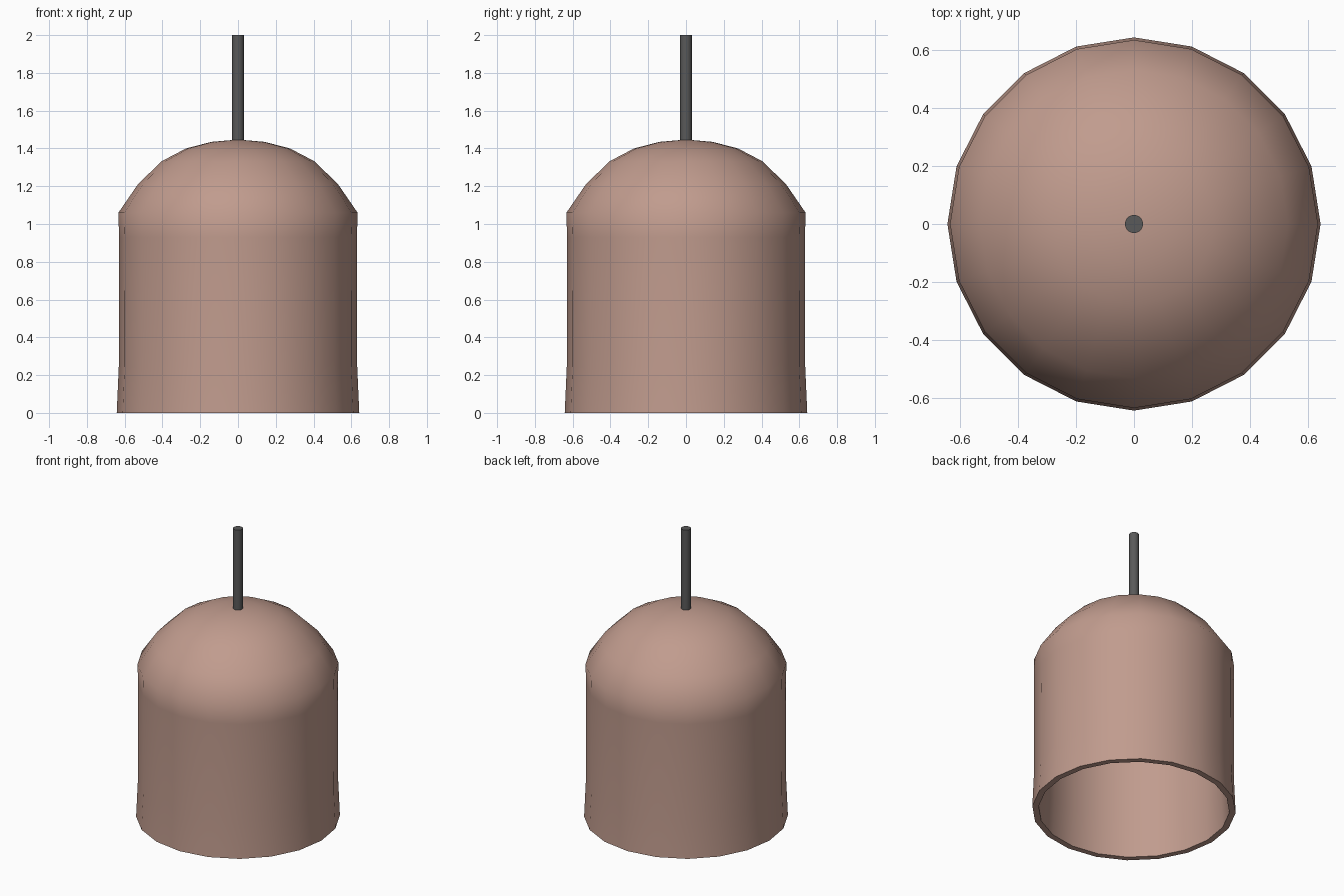
import bpy, bmesh, math

if "Cube" in bpy.data.objects:
    bpy.data.objects.remove(bpy.data.objects["Cube"])

SEGMENTS = 20


def material(name, color):
    mat = bpy.data.materials.new(name)
    mat.diffuse_color = (*color, 1)
    mat.use_nodes = True
    mat.node_tree.nodes["Principled BSDF"].inputs["Base Color"].default_value = mat.diffuse_color
    return mat


def lathe(name, profile, segments, mat, closed=False, angle=40):
    """Spin an (r, z) profile around the z axis."""
    bm = bmesh.new()
    verts = [bm.verts.new((r, 0, z)) for r, z in profile]
    pairs = list(zip(verts, verts[1:]))
    if closed:
        pairs.append((verts[-1], verts[0]))
    edges = [bm.edges.new(p) for p in pairs]
    bmesh.ops.spin(bm, geom=verts + edges, cent=(0, 0, 0), axis=(0, 0, 1),
                   angle=math.tau, steps=segments, use_duplicate=False)
    bmesh.ops.remove_doubles(bm, verts=bm.verts, dist=1e-4)
    bmesh.ops.recalc_face_normals(bm, faces=bm.faces)
    mesh = bpy.data.meshes.new(name)
    bm.to_mesh(mesh)
    bm.free()
    obj = bpy.data.objects.new(name, mesh)
    bpy.context.collection.objects.link(obj)
    mesh.materials.append(mat)
    bpy.ops.object.select_all(action='DESELECT')
    obj.select_set(True)
    bpy.context.view_layer.objects.active = obj
    bpy.ops.object.shade_smooth_by_angle(angle=math.radians(angle))
    return obj


clay = material("clay", (0.53, 0.33, 0.27))
dark = material("dark_metal", (0.1, 0.1, 0.1))

# Hollow bell-shaped shade: outer wall up to the crown, inner wall back down
outer = [(0.642, 0), (0.631, 0.25), (0.63, 0.93), (0.633, 1.06), (0.53, 1.21),
         (0.405, 1.332), (0.275, 1.4), (0.14, 1.435), (0, 1.447)]
inner = [(0, 1.407), (0.13, 1.396), (0.262, 1.362), (0.383, 1.298),
         (0.5, 1.183), (0.593, 1.047), (0.59, 0.93), (0.591, 0.25), (0.602, 0)]
lathe("lamp_shade", outer + inner, SEGMENTS, clay, closed=True, angle=50)

# Hanging rod
lathe("hanging_rod", [(0, 1.43), (0.031, 1.43), (0.031, 2), (0, 2)], 32, dark)
